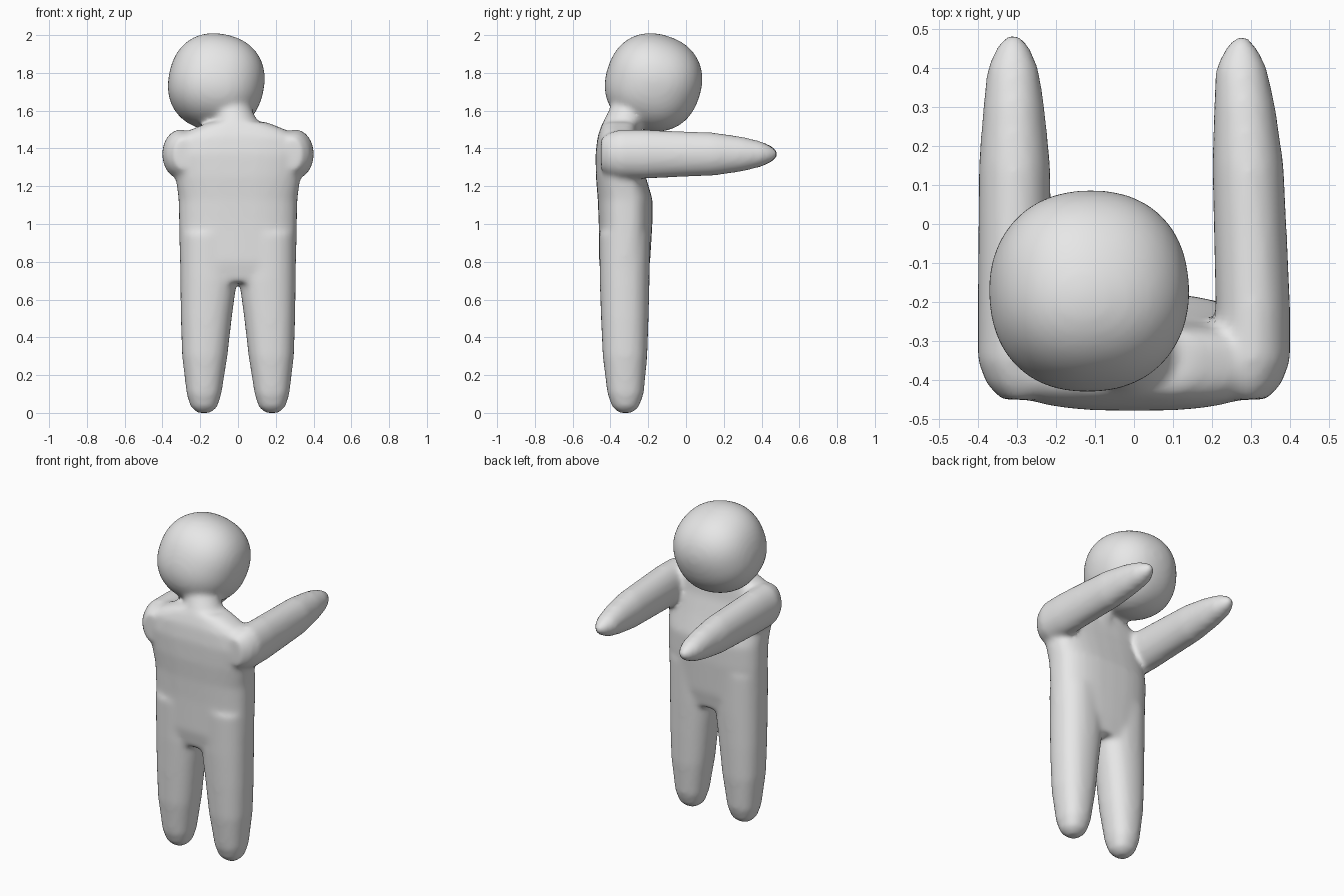
import bpy, bmesh, math
from mathutils import Vector, Matrix

cube = bpy.data.objects.get("Cube")
if cube:
    bpy.data.objects.remove(cube, do_unlink=True)

grey = bpy.data.materials.new("plain grey")
grey.use_nodes = True
grey.diffuse_color = (0.8, 0.8, 0.8, 1)
grey.node_tree.nodes["Principled BSDF"].inputs["Base Color"].default_value = (0.8, 0.8, 0.8, 1)

bm = bmesh.new()
SIDES = 32


def power(value, p):
    return math.copysign(abs(value) ** (2 / p), value)


def loft(sections, along_y=False, p=2.0):
    """Closed tube through sections: position, centre u, centre v, radius u, radius v."""
    rings = []
    for pos, cu, cv, ru, rv in sections:
        ring = []
        for i in range(SIDES):
            a = math.tau * i / SIDES
            u = cu + ru * power(math.cos(a), p)
            v = cv + rv * power(math.sin(a), p)
            ring.append(bm.verts.new((u, pos, v) if along_y else (u, v, pos)))
        rings.append(ring)
    for low, high in zip(rings, rings[1:]):
        for i in range(SIDES):
            j = (i + 1) % SIDES
            bm.faces.new((low[i], low[j], high[j], high[i]))
    bm.faces.new(rings[0])
    bm.faces.new(rings[-1])


# Legs, mirrored
for s in (-1, 1):
    loft([(0.0, s * 0.18, -0.32, 0.035, 0.035),
          (0.03, s * 0.18, -0.32, 0.07, 0.07),
          (0.10, s * 0.18, -0.32, 0.092, 0.096),
          (0.30, s * 0.176, -0.323, 0.12, 0.118),
          (0.50, s * 0.168, -0.324, 0.135, 0.126),
          (0.70, s * 0.156, -0.325, 0.150, 0.132),
          (0.95, s * 0.155, -0.325, 0.153, 0.135)], p=2.3)

# Torso, rising into sloping shoulders
loft([(0.69, 0, -0.325, 0.30, 0.115),
      (0.80, 0, -0.325, 0.308, 0.135),
      (1.00, 0, -0.32, 0.312, 0.142),
      (1.13, 0, -0.322, 0.315, 0.145),
      (1.25, 0, -0.345, 0.33, 0.132),
      (1.37, 0, -0.362, 0.345, 0.117),
      (1.46, 0, -0.362, 0.32, 0.107),
      (1.50, 0, -0.358, 0.25, 0.098),
      (1.54, 0, -0.35, 0.15, 0.09)], p=2.7)

# Neck, leaning toward the head
loft([(1.40, 0.0, -0.36, 0.16, 0.11),
      (1.50, 0.0, -0.35, 0.135, 0.105),
      (1.57, -0.015, -0.325, 0.105, 0.10),
      (1.66, -0.05, -0.28, 0.10, 0.10),
      (1.75, -0.08, -0.23, 0.10, 0.10)])

# Arms reaching backward, the right one slightly longer
for s, mid, tip, end in ((-1, 0.306, 0.31, 0.487), (1, 0.292, 0.275, 0.482)):
    loft([(-0.45, s * 0.29, 1.37, 0.05, 0.085),
          (-0.41, s * 0.295, 1.37, 0.083, 0.112),
          (-0.35, s * 0.303, 1.37, 0.098, 0.130),
          (-0.22, s * 0.305, 1.37, 0.096, 0.130),
          (0.15, s * mid, 1.37, 0.092, 0.114),
          (0.30, s * (mid + tip) / 2, 1.37, 0.079, 0.092),
          (0.40, s * tip, 1.37, 0.066, 0.067),
          (end - 0.03, s * tip, 1.37, 0.041, 0.042),
          (end, s * tip, 1.37, 0.016, 0.016)], along_y=True)

# Head: slightly boxy ball, tilted
head = bmesh.ops.create_icosphere(bm, subdivisions=4, radius=1)["verts"]
tilt = Matrix.Rotation(math.radians(12), 3, "Y") @ Matrix.Rotation(math.radians(-18), 3, "X")
for v in head:
    q = 2.25
    v.co /= sum(abs(c) ** q for c in v.co) ** (1 / q)
    v.co = tilt @ (v.co * 0.254) + Vector((-0.115, -0.172, 1.75))

bmesh.ops.recalc_face_normals(bm, faces=bm.faces)
mesh = bpy.data.meshes.new("figure_body")
bm.to_mesh(mesh)
bm.free()
mesh.materials.append(grey)
body = bpy.data.objects.new("figure_body", mesh)
bpy.context.collection.objects.link(body)

# Fuse the parts into one soft skin
fuse = body.modifiers.new("fuse", "REMESH")
fuse.mode = "VOXEL"
fuse.voxel_size = 0.014
fuse.use_smooth_shade = True
soften = body.modifiers.new("soften", "SMOOTH")
soften.factor = 0.5
soften.iterations = 12
